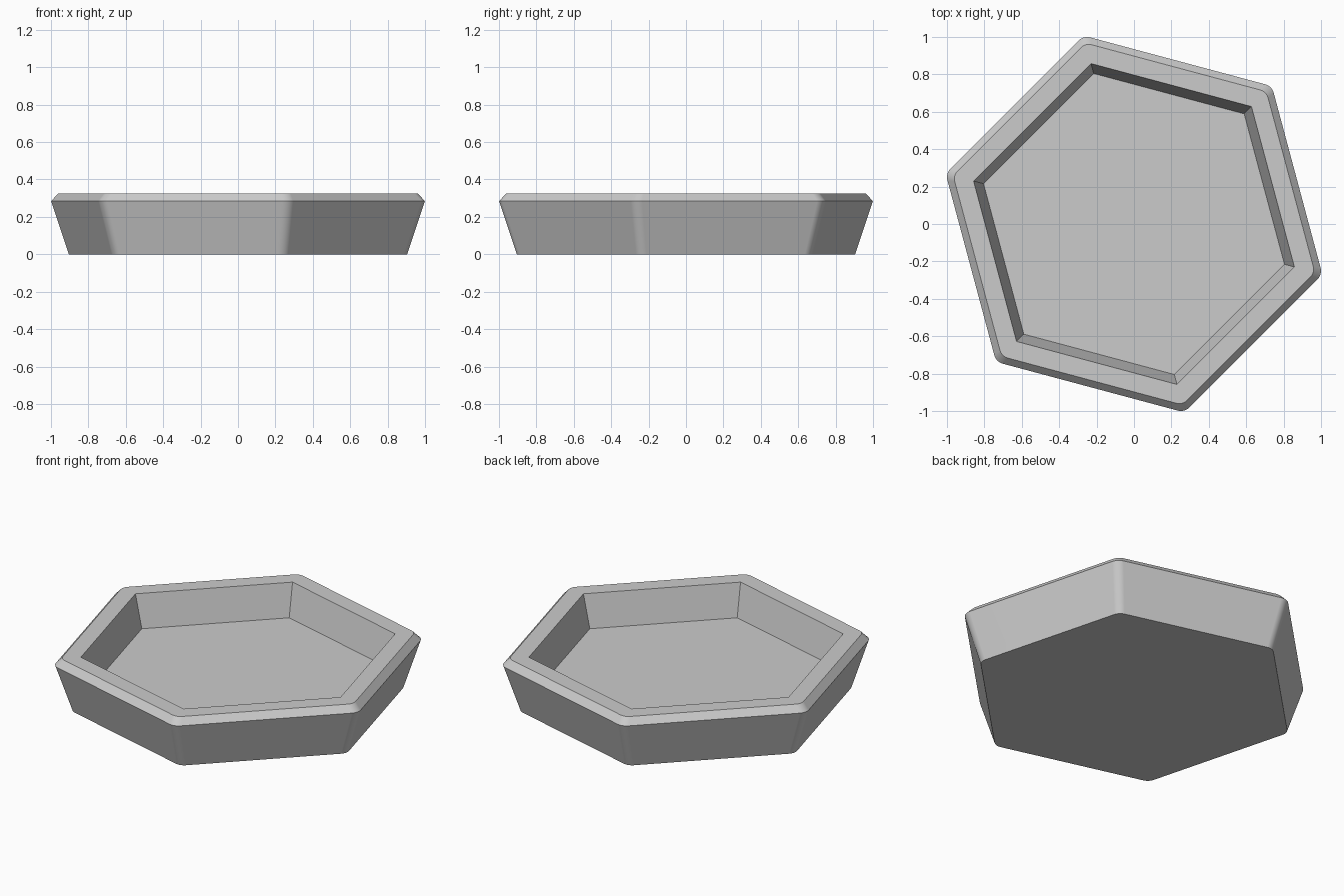
import bpy, bmesh, math

if "Cube" in bpy.data.objects:
    bpy.data.objects.remove(bpy.data.objects["Cube"])

TURN = math.radians(-15)   # angle of the first corner
SEGS = 6                   # segments in each rounded corner


def hex_loop(apothem, radius, z):
    """Points of a hexagon with rounded corners (radius 0 gives sharp ones)."""
    pts = []
    reach = (apothem - radius) / math.cos(math.pi / 6)
    for i in range(6):
        a = TURN + i * math.pi / 3
        for s in range(SEGS + 1):
            b = a - math.pi / 6 + s / SEGS * math.pi / 3
            pts.append((reach * math.cos(a) + radius * math.cos(b),
                        reach * math.sin(a) + radius * math.sin(b), z))
    return pts


C30 = math.cos(math.pi / 6)
# Cross-section from the base, up the outside, over the rim, down to the floor
section = [
    (0.817, 0.058, 0.0),
    (0.903, 0.064, 0.285),
    (0.867, 0.058, 0.325),
    (0.888 * C30, 0.0, 0.325),
    (0.833 * C30, 0.0, 0.13),
]

bm = bmesh.new()
loops = [[bm.verts.new(p) for p in hex_loop(*row)] for row in section]
n = len(loops[0])
for low, high in zip(loops, loops[1:]):
    for i in range(n):
        j = (i + 1) % n
        bm.faces.new((low[i], low[j], high[j], high[i]))

# Merge the sharp inner corners, then close the base and the floor
bmesh.ops.remove_doubles(bm, verts=bm.verts[:], dist=1e-5)
bmesh.ops.holes_fill(bm, edges=[e for e in bm.edges if e.is_boundary], sides=0)
bmesh.ops.recalc_face_normals(bm, faces=bm.faces[:])

mesh = bpy.data.meshes.new("hexagonal_tray")
bm.to_mesh(mesh)
bm.free()

grey = bpy.data.materials.new("light grey")
grey.diffuse_color = (0.6, 0.6, 0.6, 1)
grey.use_nodes = True
grey.node_tree.nodes["Principled BSDF"].inputs["Base Color"].default_value = grey.diffuse_color
mesh.materials.append(grey)

tray = bpy.data.objects.new("hexagonal_tray", mesh)
bpy.context.collection.objects.link(tray)

# Smooth rounded corners, crisp rim edges, flat sides
bpy.context.view_layer.objects.active = tray
tray.select_set(True)
bpy.ops.object.shade_smooth_by_angle(angle=math.radians(30))
flat_sides = tray.modifiers.new("flat_sides", 'WEIGHTED_NORMAL')
flat_sides.keep_sharp = True
